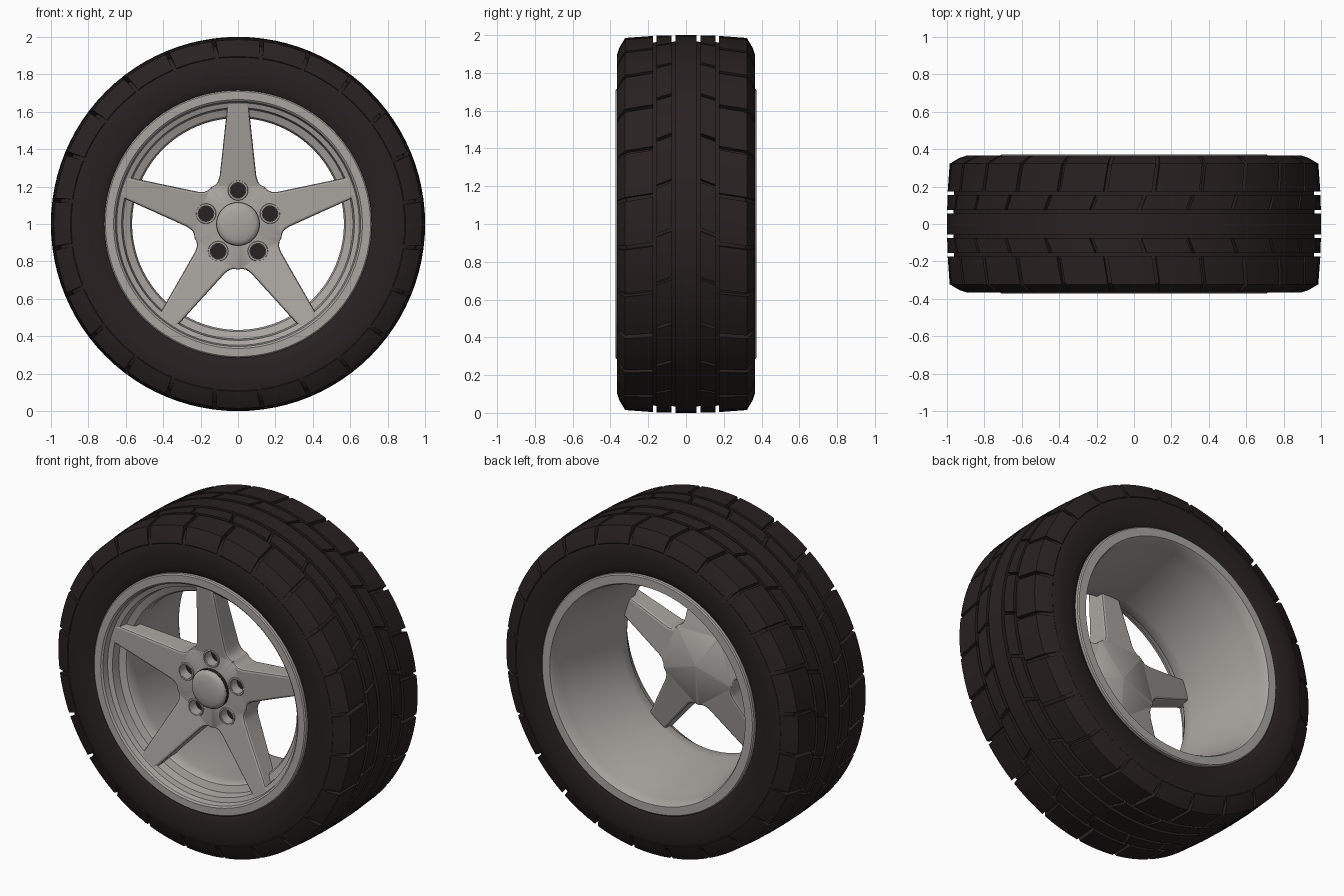
import bpy, bmesh, math
from math import sin, cos, pi

if "Cube" in bpy.data.objects:
    bpy.data.objects.remove(bpy.data.objects["Cube"])

def material(name, col):
    m = bpy.data.materials.new(name)
    m.diffuse_color = (*col, 1)
    m.use_nodes = True
    m.node_tree.nodes["Principled BSDF"].inputs["Base Color"].default_value = m.diffuse_color
    return m

RUBBER = material("dark_rubber", (0.022, 0.015, 0.015))
ALLOY = material("grey_alloy", (0.40, 0.38, 0.355))

def at(r, y, a):
    """Point at radius r and angle a (from straight up) around the axle."""
    return (r * sin(a), y, 1 + r * cos(a))

def finish(name, bm, mat, angle=35):
    bmesh.ops.remove_doubles(bm, verts=bm.verts, dist=1e-5)
    bmesh.ops.recalc_face_normals(bm, faces=bm.faces)
    me = bpy.data.meshes.new(name)
    bm.to_mesh(me)
    bm.free()
    me.materials.append(mat)
    ob = bpy.data.objects.new(name, me)
    bpy.context.collection.objects.link(ob)
    smooth(ob, angle)
    return ob

def smooth(ob, angle=35):
    bpy.ops.object.select_all(action='DESELECT')
    ob.select_set(True)
    bpy.context.view_layer.objects.active = ob
    bpy.ops.object.shade_smooth_by_angle(angle=math.radians(angle))

def sweep(bm, prof, a0, a1, n, skew=0, caps=False):
    """Sweep a closed (radius, y) profile around the axle."""
    rings = [[bm.verts.new(at(r, y, a0 + (a1 - a0) * i / n + skew * abs(y)))
              for r, y in prof] for i in range(n + 1)]
    k = len(prof)
    for p, q in zip(rings, rings[1:]):
        for j in range(k):
            bm.faces.new((p[j], p[(j + 1) % k], q[(j + 1) % k], q[j]))
    if caps:
        bm.faces.new(rings[0])
        bm.faces.new(rings[-1])

def lathe(name, prof, mat, n=96, angle=35):
    bm = bmesh.new()
    sweep(bm, prof, 0, 2 * pi, n)
    return finish(name, bm, mat, angle)

def both(half):
    return half + [(r, -y) for r, y in reversed(half)]

# tyre body, up to the bottom of the tread grooves
lathe("tyre_body", both([(0.66, 0.30), (0.70, 0.335), (0.72, 0.352), (0.76, 0.361),
                         (0.82, 0.365), (0.885, 0.365), (0.915, 0.352),
                         (0.955, 0.315), (0.962, 0.17), (0.965, 0.06)]), RUBBER)

# centre rib of the tread
lathe("tread_centre_rib", both([(0.95, 0.055), (1.0, 0.055)]), RUBBER)

# tread blocks on both sides
def blocks(name, prof, skew, gap):
    bm = bmesh.new()
    step = 2 * pi / 24
    for side in (1, -1):
        for i in range(24):
            a = (i + 0.5) * step - skew * 0.33
            sweep(bm, [(r, y * side) for r, y in prof],
                  a + gap, a + step - gap, 4, skew, True)
    finish(name, bm, RUBBER)

blocks("tread_middle_blocks", [(0.95, 0.076), (0.999, 0.076), (0.997, 0.155), (0.95, 0.155)],
       0.4, 0.009)
blocks("tread_shoulder_blocks", [(0.95, 0.175), (0.996, 0.175), (0.985, 0.322),
                                 (0.935, 0.352), (0.895, 0.3655), (0.88, 0.355),
                                 (0.94, 0.30)], 0.15, 0.011)

# rim barrel with front and back lips
lathe("rim", [(0.69, -0.33), (0.715, -0.345), (0.715, -0.366), (0.708, -0.372), (0.665, -0.372),
              (0.655, -0.364), (0.648, -0.33), (0.622, -0.32), (0.614, -0.27),
              (0.575, -0.255), (0.566, -0.24), (0.566, -0.18), (0.58, -0.05),
              (0.60, 0.10), (0.622, 0.22), (0.64, 0.30), (0.648, 0.355),
              (0.658, 0.372), (0.708, 0.372), (0.715, 0.366), (0.715, 0.345),
              (0.69, 0.33), (0.66, 0.20), (0.635, 0.0), (0.63, -0.2)], ALLOY)

# five-spoke star, dished towards the hub
STATIONS = [(0.198, 0.144), (0.206, 0.124), (0.224, 0.108), (0.255, 0.098),
            (0.40, 0.082), (0.53, 0.068), (0.655, 0.055)]

def spoke_y(rho, front):
    t = max(0, (rho - 0.2) / 0.455)
    return -0.255 - 0.075 * t if front else -0.11 - 0.11 * t

bm = bmesh.new()
for k in range(5):
    a = k * 2 * pi / 5
    layers = []
    for front in (True, False):
        rows = []
        for rho, w in STATIONS:
            y = spoke_y(rho, front)
            rows.append([bm.verts.new((rho * sin(a) + s * w * cos(a), y,
                                       1 + rho * cos(a) - s * w * sin(a))) for s in (-1, 1)])
        c = bm.verts.new((0, -0.255 if front else -0.09, 1))
        bm.faces.new((c, rows[0][0], rows[0][1]))
        for p, q in zip(rows, rows[1:]):
            bm.faces.new((p[0], p[1], q[1], q[0]))
        layers.append(rows)
    f, b = layers
    for i in range(len(f) - 1):
        for s in (0, 1):
            bm.faces.new((f[i][s], f[i + 1][s], b[i + 1][s], b[i][s]))
    bm.faces.new((f[-1][0], f[-1][1], b[-1][1], b[-1][0]))
star = finish("spoke_star", bm, ALLOY)
bev = star.modifiers.new("edge_bevel", 'BEVEL')
bev.width = 0.012
bev.segments = 2
bev.limit_method = 'ANGLE'
bev.angle_limit = math.radians(50)

# bolt holes, cut along the spokes
def discs(name, radius, y0, y1, mat):
    bm = bmesh.new()
    for k in range(5):
        x, _, z = at(0.18, 0, k * 2 * pi / 5)
        rings = [[bm.verts.new((x + radius * cos(t * pi / 12), y, z + radius * sin(t * pi / 12)))
                  for t in range(24)] for y in (y0, y1)]
        for i in range(24):
            j = (i + 1) % 24
            bm.faces.new((rings[0][i], rings[0][j], rings[1][j], rings[1][i]))
        bm.faces.new(rings[0])
        bm.faces.new(rings[1])
    return finish(name, bm, mat)

cutter = discs("bolt_hole_cutter", 0.042, -0.35, -0.19, ALLOY)
cut = star.modifiers.new("bolt_holes", 'BOOLEAN')
cut.operation = 'DIFFERENCE'
cut.solver = 'EXACT'
cut.object = cutter
bpy.context.view_layer.objects.active = star
for m in ("edge_bevel", "bolt_holes"):
    bpy.ops.object.modifier_apply(modifier=m)
bpy.data.objects.remove(cutter)
smooth(star)
discs("bolt_hole_floors", 0.0415, -0.196, -0.188, RUBBER)

# raised rings around the bolt holes
bm = bmesh.new()
for k in range(5):
    x, _, z = at(0.18, 0, k * 2 * pi / 5)
    prof = [(0.043, -0.25), (0.043, -0.262), (0.052, -0.262), (0.056, -0.25)]
    rings = [[bm.verts.new((x + r * cos(t * pi / 12), y, z + r * sin(t * pi / 12)))
              for r, y in prof] for t in range(24)]
    for t in range(24):
        p, q = rings[t], rings[(t + 1) % 24]
        for j in range(4):
            bm.faces.new((p[j], p[(j + 1) % 4], q[(j + 1) % 4], q[j]))
finish("bolt_hole_rings", bm, ALLOY)

# domed centre cap with a dark side band
lathe("centre_cap", [(0, -0.306), (0.05, -0.304), (0.09, -0.298), (0.108, -0.29),
                     (0.115, -0.278), (0.115, -0.24), (0, -0.24)], ALLOY, 48, 50)
lathe("centre_cap_band", [(0.10, -0.276), (0.1165, -0.276), (0.1165, -0.245), (0.10, -0.245)],
      RUBBER, 48)
